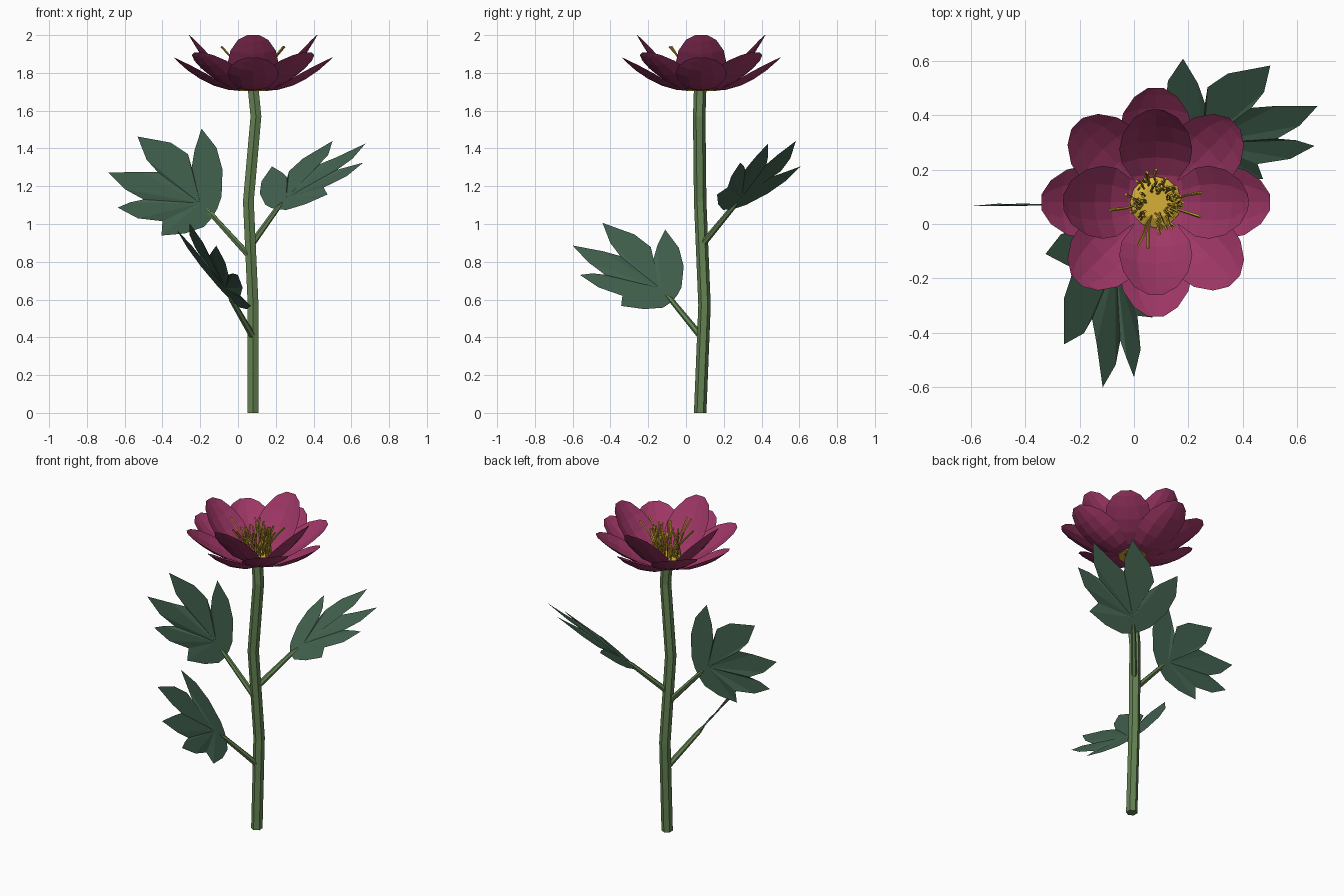
import bpy, bmesh, math, random
from mathutils import Vector as V

if "Cube" in bpy.data.objects:
    bpy.data.objects.remove(bpy.data.objects["Cube"])

random.seed(4)


def material(name, r, g, b):
    m = bpy.data.materials.new(name)
    m.diffuse_color = (r, g, b, 1)
    m.use_nodes = True
    m.node_tree.nodes["Principled BSDF"].inputs["Base Color"].default_value = m.diffuse_color
    return m


PETAL = material("petal magenta", 0.34, 0.037, 0.13)
LEAF = material("leaf green", 0.055, 0.122, 0.078)
STEM = material("stem green", 0.125, 0.225, 0.085)
YELLOW = material("disc yellow", 0.68, 0.43, 0.04)
STAMEN = material("stamen gold", 0.52, 0.34, 0.025)


def finish(name, bm, mat, fix=True):
    if fix:
        bmesh.ops.recalc_face_normals(bm, faces=bm.faces)
    me = bpy.data.meshes.new(name)
    bm.to_mesh(me)
    bm.free()
    me.materials.append(mat)
    ob = bpy.data.objects.new(name, me)
    bpy.context.collection.objects.link(ob)
    return ob


def tube(bm, pts, radii, sides, axis=None):
    """Closed low-poly tube through pts."""
    pts = [V(p) for p in pts]
    d = V(axis) if axis else (pts[-1] - pts[0]).normalized()
    ref = V((1, 0, 0)) if abs(d.x) < 0.9 else V((0, 1, 0))
    p = (ref - d * ref.dot(d)).normalized()
    q = d.cross(p)
    rings = []
    for c, r in zip(pts, radii):
        ring = []
        for i in range(sides):
            a = math.pi / 2 + 2 * math.pi * i / sides
            ring.append(bm.verts.new(c + (p * math.cos(a) + q * math.sin(a)) * r))
        rings.append(ring)
    for a, b in zip(rings, rings[1:]):
        for i in range(sides):
            j = (i + 1) % sides
            bm.faces.new((a[i], a[j], b[j], b[i]))
    bm.faces.new(rings[0][::-1])
    bm.faces.new(rings[-1])


# Main stem: gently bent hexagonal tube
bm = bmesh.new()
tube(bm, [(.08, .075, 0), (.08, .098, .57), (.055, .075, 1.12), (.095, .07, 1.57),
          (.08, .075, 1.72)], [.033] * 5, 6, (0, 0, 1))
finish("stem", bm, STEM)

# Leaf outline in its own plane (outward, up), fanned around a centre point
OUTLINE = [(0, -.02), (-.03, .03), (-.053, .095), (-.058, .238), (-.026, .354), (.053, .455),
           (.09, .34), (.105, .25), (.125, .32), (.217, .381), (.392, .413),
           (.344, .291), (.285, .225), (.38, .226), (.545, .222),
           (.455, .132), (.36, .08), (.43, .065), (.497, .037),
           (.39, -.02), (.26, -.035), (.265, -.111), (.14, -.1), (.04, -.065)]
NOTCHES = (7, 12, 16, 20)


def leaf(name, root, base, tip_top, tip_mid):
    root, base = V(root), V(base)
    d1, d3 = V(tip_top) - base, V(tip_mid) - base
    det = .545 * .455 - .222 * .053
    A = (d3 * .455 - d1 * .222) / det
    B = (d1 * .545 - d3 * .053) / det
    n = A.cross(B).normalized()
    bm = bmesh.new()
    c = bm.verts.new(base + A * .06 + B * .06)
    vs = []
    for i, (a, b) in enumerate(OUTLINE):
        lift = .008 if i in NOTCHES else 0
        vs.append(bm.verts.new(base + A * a + B * b + n * lift))
    for i in range(len(vs)):
        bm.faces.new((c, vs[i], vs[(i + 1) % len(vs)]))
    finish(name + "_leaf", bm, LEAF)
    bm = bmesh.new()
    tube(bm, [root, base, base + A * .03 + B * .03], [.018, .014, .006], 6)
    finish(name + "_leaf_stalk", bm, STEM)


leaf("left", (.06, .08, .83), (-.14, .068, 1.05), (-.193, .068, 1.505), (-.685, .066, 1.272))
leaf("front", (.075, .075, .41), (-.035, -.08, .60), (-.325, -.11, .97), (-.115, -.60, .886))
leaf("back", (.07, .085, .89), (.21, .246, 1.085), (.18, .607, 1.305), (.675, .434, 1.426))

# Petals: curved grids in three rings of four
CENTRE = V((.08, .08, 0))
WIDTHS = [.05, .088, .125, .134, .12, .08, .03]
PROFILES = {
    "outer_petals": (0, [(.03, 1.703), (.13, 1.71), (.21, 1.733), (.28, 1.768), (.345, 1.812), (.395, 1.856), (.42, 1.88)]),
    "middle_petals": (45, [(.03, 1.706), (.12, 1.718), (.20, 1.748), (.275, 1.79), (.34, 1.84), (.388, 1.884), (.41, 1.908)]),
    "inner_petals": (0, [(.03, 1.71), (.10, 1.728), (.165, 1.768), (.225, 1.828), (.28, 1.90), (.322, 1.968), (.34, 2.0)]),
}
for name, (start, prof) in PROFILES.items():
    bm = bmesh.new()
    for k in range(4):
        ang = math.radians(start + 90 * k)
        out = V((math.cos(ang), math.sin(ang), 0))
        side = V((-out.y, out.x, 0))
        rows = []
        for i, (r, z) in enumerate(prof):
            a, b = prof[max(i - 1, 0)], prof[min(i + 1, len(prof) - 1)]
            t = V((b[0] - a[0], b[1] - a[1])).normalized()
            row = []
            for s in (-1, -.5, 0, .5, 1):
                w = WIDTHS[i] * s
                lift = 2.2 * w * w
                row.append(bm.verts.new(CENTRE + out * (r - t.y * lift) + side * w
                                        + V((0, 0, z + t.x * lift))))
            rows.append(row)
        for a, b in zip(rows, rows[1:]):
            for j in range(4):
                bm.faces.new((a[j], b[j], b[j + 1], a[j + 1]))
    finish(name, bm, PETAL, False)

# Yellow heart of the flower
bm = bmesh.new()
tube(bm, [CENTRE + V((0, 0, z)) for z in (1.705, 1.735, 1.755)], [.08, .095, .06], 12, (0, 0, 1))
finish("flower_disc", bm, YELLOW)

# Stamens: thin bent filaments, a few of them leaning far out
bm = bmesh.new()
strays = [(math.radians(a), .17, 1.94) for a in (188, 258, -20, 250, 10)]
for i in range(60):
    a = random.uniform(0, 2 * math.pi)
    reach, top = random.uniform(.05, .12), random.uniform(1.83, 1.93)
    if i < len(strays):
        a, reach, top = strays[i]
    r0 = random.uniform(.03, .085)
    pts = []
    for f in (0, .35, .7, 1):
        r = r0 + (reach - r0) * f ** 1.5
        j = random.uniform(-.008, .008)
        pts.append(CENTRE + V((math.cos(a) * r - math.sin(a) * j, math.sin(a) * r + math.cos(a) * j,
                               1.735 + (top - 1.735) * f)))
    tube(bm, pts, [.004, .004, .005, .006], 4)
finish("stamens", bm, STAMEN)
